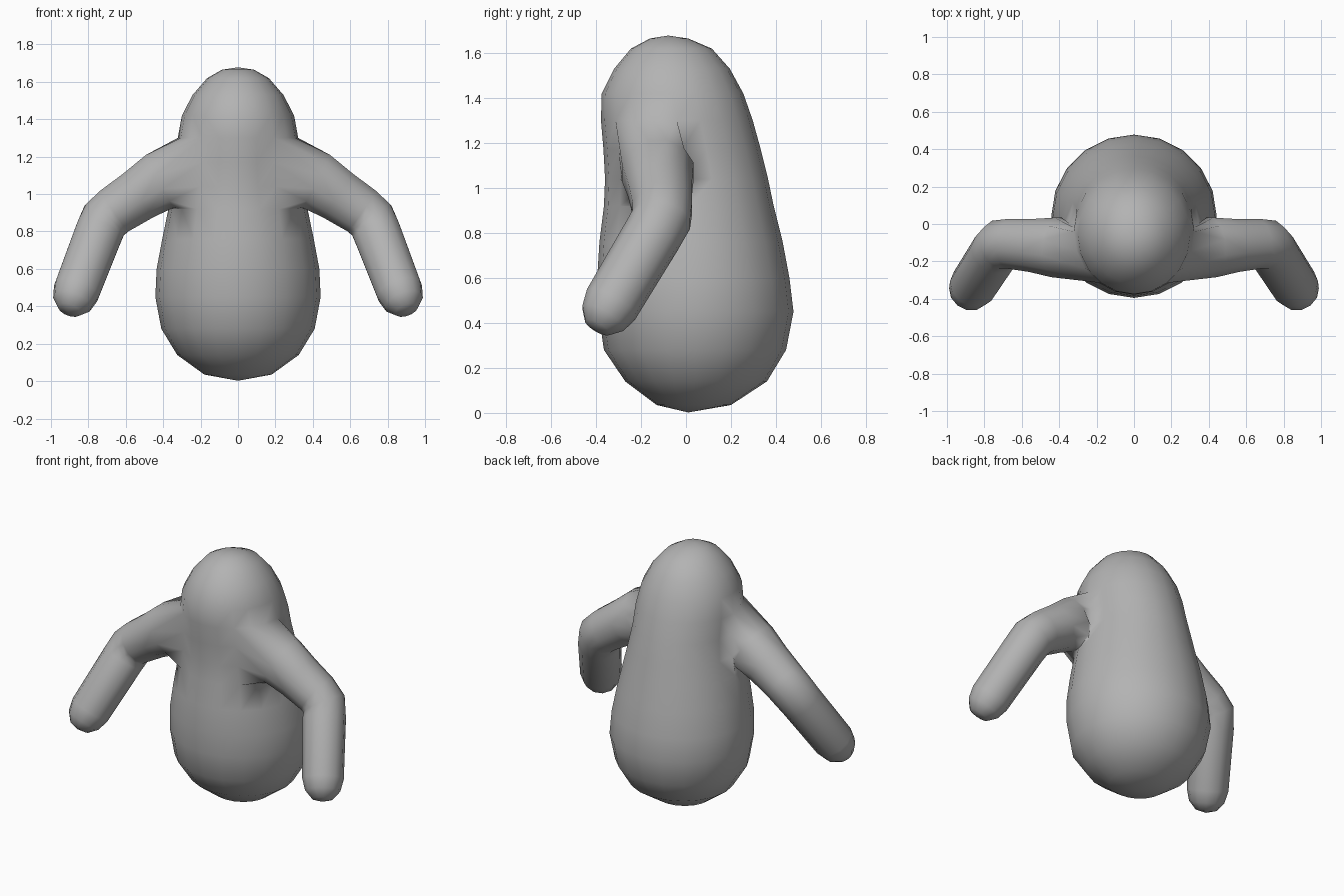
import bpy, bmesh, math
from mathutils import Vector

if "Cube" in bpy.data.objects:
    bpy.data.objects.remove(bpy.data.objects["Cube"])

grey = bpy.data.materials.new("plain grey")
grey.diffuse_color = (0.45, 0.45, 0.45, 1)
grey.use_nodes = True
grey.node_tree.nodes["Principled BSDF"].inputs["Base Color"].default_value = grey.diffuse_color

# Body cross-sections: height, half width, front y, back y
SECTIONS = [
    (0.035, 0.18, -0.13, 0.20), (0.14, 0.325, -0.27, 0.36),
    (0.28, 0.41, -0.365, 0.445), (0.45, 0.442, -0.39, 0.478),
    (0.60, 0.435, -0.395, 0.46), (0.76, 0.405, -0.385, 0.43),
    (0.92, 0.372, -0.365, 0.39), (1.04, 0.345, -0.36, 0.365),
    (1.17, 0.325, -0.367, 0.333), (1.30, 0.322, -0.378, 0.297),
    (1.42, 0.30, -0.375, 0.255), (1.53, 0.243, -0.32, 0.195),
    (1.62, 0.165, -0.245, 0.115), (1.665, 0.085, -0.16, 0.01)]
COLS = 10                      # faces around half the body
ROW0, COL0, SPAN = 6, 2, 3     # patch of the body that grows into the arm

# Arm rings: centre, radius, direction
UPPER, BEND, LOWER = (0.42, 0.03, -0.29), (0.33, -0.11, -0.42), (0.16, -0.25, -0.42)
RINGS = [
    ((0.415, -0.125, 1.07), 0.165, (0.42, 0.03, -0.22)),
    ((0.53, -0.115, 0.995), 0.147, UPPER),
    ((0.66, -0.105, 0.91), 0.137, UPPER),
    ((0.715, -0.11, 0.86), 0.135, BEND),
    ((0.745, -0.15, 0.79), 0.132, LOWER),
    ((0.863, -0.333, 0.483), 0.127, LOWER),
    ((0.886, -0.369, 0.422), 0.108, LOWER),
    ((0.902, -0.394, 0.380), 0.064, LOWER)]
TIP = (0.907, -0.402, 0.367)

bm = bmesh.new()

# Half of the body, to be mirrored
grid = []
for z, hw, front, back in SECTIONS:
    row = []
    for i in range(COLS + 1):
        a = math.pi * (i / COLS - 0.5)
        x = 0 if i in (0, COLS) else hw * math.cos(a)
        row.append(bm.verts.new((x, (front + back) / 2 + (back - front) / 2 * math.sin(a), z)))
    grid.append(row)
for r in range(len(grid) - 1):
    for c in range(COLS):
        if ROW0 <= r < ROW0 + SPAN and COL0 <= c < COL0 + SPAN:
            continue           # opening for the arm
        bm.faces.new((grid[r][c], grid[r][c + 1], grid[r + 1][c + 1], grid[r + 1][c]))
for row, pole in ((grid[0], (0, 0.01, 0.002)), (grid[-1], (0, -0.08, 1.678))):
    p = bm.verts.new(pole)
    for c in range(COLS):
        bm.faces.new((row[c], row[c + 1], p))

# Rim of the arm opening, walked from its lower front corner
r1, c1 = ROW0 + SPAN, COL0 + SPAN
rim = [grid[ROW0][COL0 + k] for k in range(SPAN)]
rim += [grid[ROW0 + k][c1] for k in range(SPAN)]
rim += [grid[r1][c1 - k] for k in range(SPAN)]
rim += [grid[r1 - k][COL0] for k in range(SPAN)]
n = len(rim)

# Arm grown out of the opening
previous = rim
for centre, radius, direction in RINGS:
    d = Vector(direction).normalized()
    u = Vector((0, 1, 0))
    u = (u - d * u.dot(d)).normalized()
    v = d.cross(u)
    ring = []
    for i in range(n):
        a = math.radians(-135) + 2 * math.pi * i / n
        ring.append(bm.verts.new(Vector(centre) + radius * (u * math.cos(a) + v * math.sin(a))))
    for i in range(n):
        j = (i + 1) % n
        bm.faces.new((previous[i], previous[j], ring[j], ring[i]))
    previous = ring
tip = bm.verts.new(TIP)
for i in range(n):
    bm.faces.new((previous[i], previous[(i + 1) % n], tip))

bmesh.ops.recalc_face_normals(bm, faces=bm.faces)
for f in bm.faces:
    f.smooth = True

mesh = bpy.data.meshes.new("body_with_arms")
bm.to_mesh(mesh)
bm.free()
mesh.materials.append(grey)
body = bpy.data.objects.new("body_with_arms", mesh)
bpy.context.collection.objects.link(body)
mirror = body.modifiers.new("mirror", 'MIRROR')
mirror.use_clip = True
